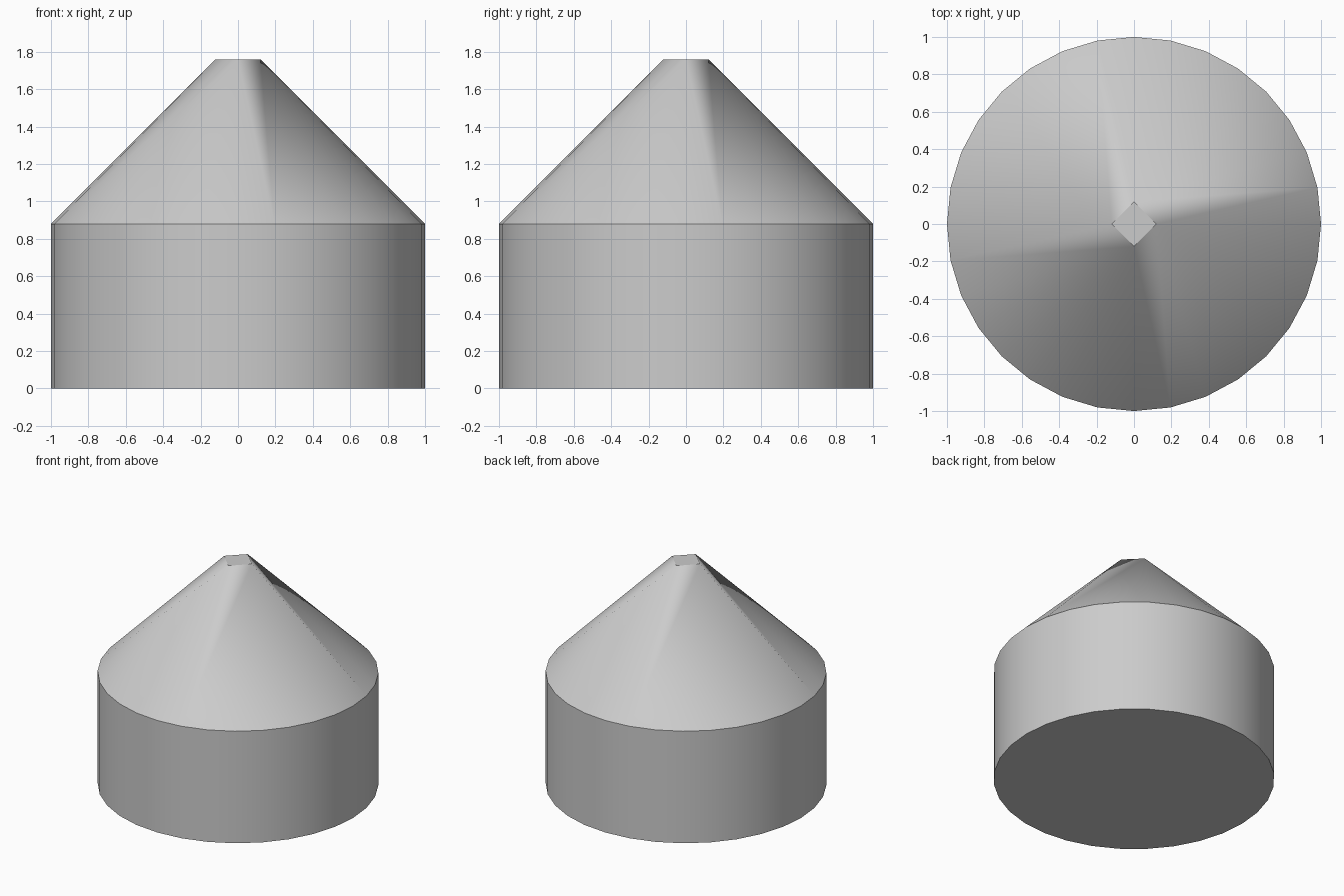
import bpy
import bmesh
from math import cos, sin, tau, radians

SIDES = 32        # facets of the round body
CORNERS = 4       # corners of the flat tip
EAVE, TIP = 0.88, 1.76

cube = bpy.data.objects.get("Cube")
if cube:
    bpy.data.objects.remove(cube, do_unlink=True)

grey = bpy.data.materials.new("light grey")
grey.use_nodes = True
colour = (0.6, 0.6, 0.6, 1)
grey.diffuse_color = colour
grey.node_tree.nodes["Principled BSDF"].inputs["Base Color"].default_value = colour


def ring(bm, count, radius, z):
    return [bm.verts.new((radius * cos(tau * i / count), radius * sin(tau * i / count), z))
            for i in range(count)]


bm = bmesh.new()
base = ring(bm, SIDES, 1, 0)
eave = ring(bm, SIDES, 1, EAVE)
tip = ring(bm, CORNERS, 0.12, TIP)

# Drum: floor and upright wall
bm.faces.new(base[::-1])
for i in range(SIDES):
    j = (i + 1) % SIDES
    bm.faces.new((base[i], base[j], eave[j], eave[i]))

# Roof: each tip corner fans out over a quarter of the eave,
# and one narrow triangle joins it to the next corner
step = SIDES // CORNERS
for c in range(CORNERS):
    start = c * step + 1
    nxt = tip[(c + 1) % CORNERS]
    bm.faces.new((tip[c], eave[start], nxt))
    for i in range(start, start + step):
        bm.faces.new((eave[i % SIDES], eave[(i + 1) % SIDES], nxt))
bm.faces.new(tip)

bmesh.ops.recalc_face_normals(bm, faces=bm.faces)
mesh = bpy.data.meshes.new("drum_with_conical_roof")
bm.to_mesh(mesh)
bm.free()
mesh.materials.append(grey)
body = bpy.data.objects.new("drum_with_conical_roof", mesh)
bpy.context.collection.objects.link(body)

# Soft facets, crisp eave, floor and tip
bpy.ops.object.select_all(action="DESELECT")
body.select_set(True)
bpy.context.view_layer.objects.active = body
bpy.ops.object.shade_smooth_by_angle(angle=radians(30))
